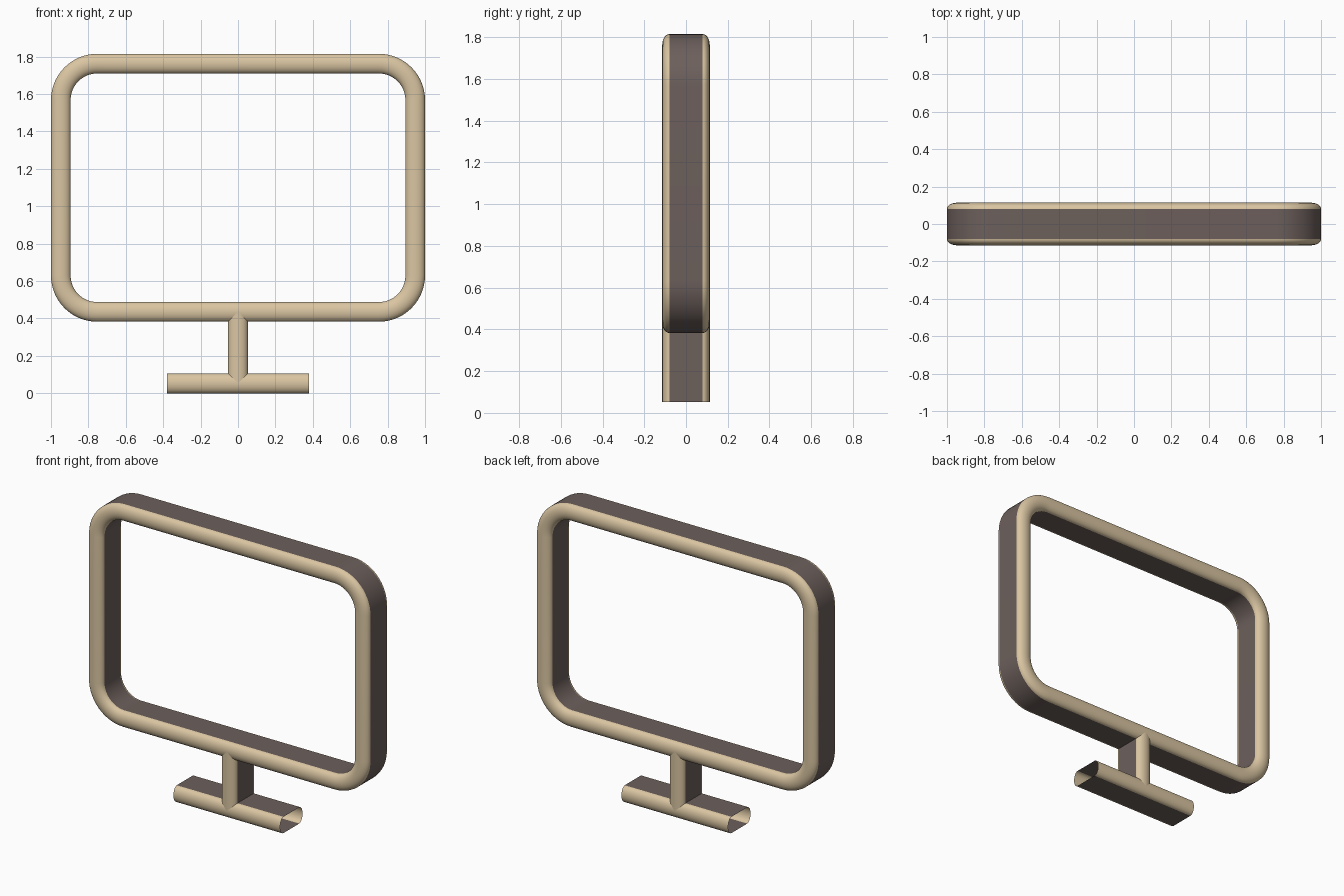
import bpy, bmesh
from math import sin, cos, pi
from mathutils import Vector

if "Cube" in bpy.data.objects:
    bpy.data.objects.remove(bpy.data.objects["Cube"])

R = 0.0525      # half width of the tube, seen from the front
FLAT = 0.08     # half length of the flat sides along y
BULGE = 0.034   # depth of the rounded front and back
ARC = 12        # segments in each rounded face


def material(name, color):
    m = bpy.data.materials.new(name)
    m.diffuse_color = color
    m.use_nodes = True
    m.node_tree.nodes["Principled BSDF"].inputs["Base Color"].default_value = m.diffuse_color
    return m


tan = material("tan", (0.70, 0.56, 0.36, 1))
brown = material("dark_brown", (0.15, 0.115, 0.105, 1))

# Cross-section: rounded front, flat side, rounded back, flat side
profile = []
for side in (-1, 1):
    for i in range(ARC + 1):
        a = pi * i / ARC
        profile.append((side * R * cos(a), side * (FLAT + BULGE * sin(a))))


def sweep(name, path, closed=False):
    """Sweep the hollow cross-section along (x, z, normal_x, normal_z) points."""
    bm = bmesh.new()
    rings = [[bm.verts.new((x + o * nx, y, z + o * nz)) for o, y in profile]
             for x, z, nx, nz in path]
    n = len(profile)
    count = len(rings) if closed else len(rings) - 1
    for k in range(count):
        a, b = rings[k], rings[(k + 1) % len(rings)]
        for j in range(n):
            f = bm.faces.new((a[j], a[(j + 1) % n], b[(j + 1) % n], b[j]))
            f.smooth = True
            f.material_index = 1 if j % (ARC + 1) == ARC else 0
    bmesh.ops.recalc_face_normals(bm, faces=bm.faces)
    # Crease where the rounded faces meet the flat sides
    for e in bm.edges:
        if len({f.material_index for f in e.link_faces}) > 1:
            e.smooth = False
    me = bpy.data.meshes.new(name)
    bm.to_mesh(me)
    bm.free()
    me.materials.append(tan)
    me.materials.append(brown)
    ob = bpy.data.objects.new(name, me)
    bpy.context.collection.objects.link(ob)
    return ob


# Screen frame: rounded rectangle loop
HX, Z0, Z1, CR, SEG = 0.9475, 0.435, 1.7625, 0.195, 14
corners = [(HX - CR, Z1 - CR), (-HX + CR, Z1 - CR),
           (-HX + CR, Z0 + CR), (HX - CR, Z0 + CR)]
loop = []
for q, (cx, cz) in enumerate(corners):
    for i in range(SEG + 1):
        a = pi / 2 * (q + i / SEG)
        loop.append((cx + CR * cos(a), cz + CR * sin(a), cos(a), sin(a)))
sweep("screen_frame", loop, closed=True)

# Stand post and open-ended foot bar
sweep("stand_post", [(0, R, 1, 0), (0, Z0, 1, 0)])
sweep("foot_bar", [(-0.38, R, 0, 1), (0.38, R, 0, 1)])
